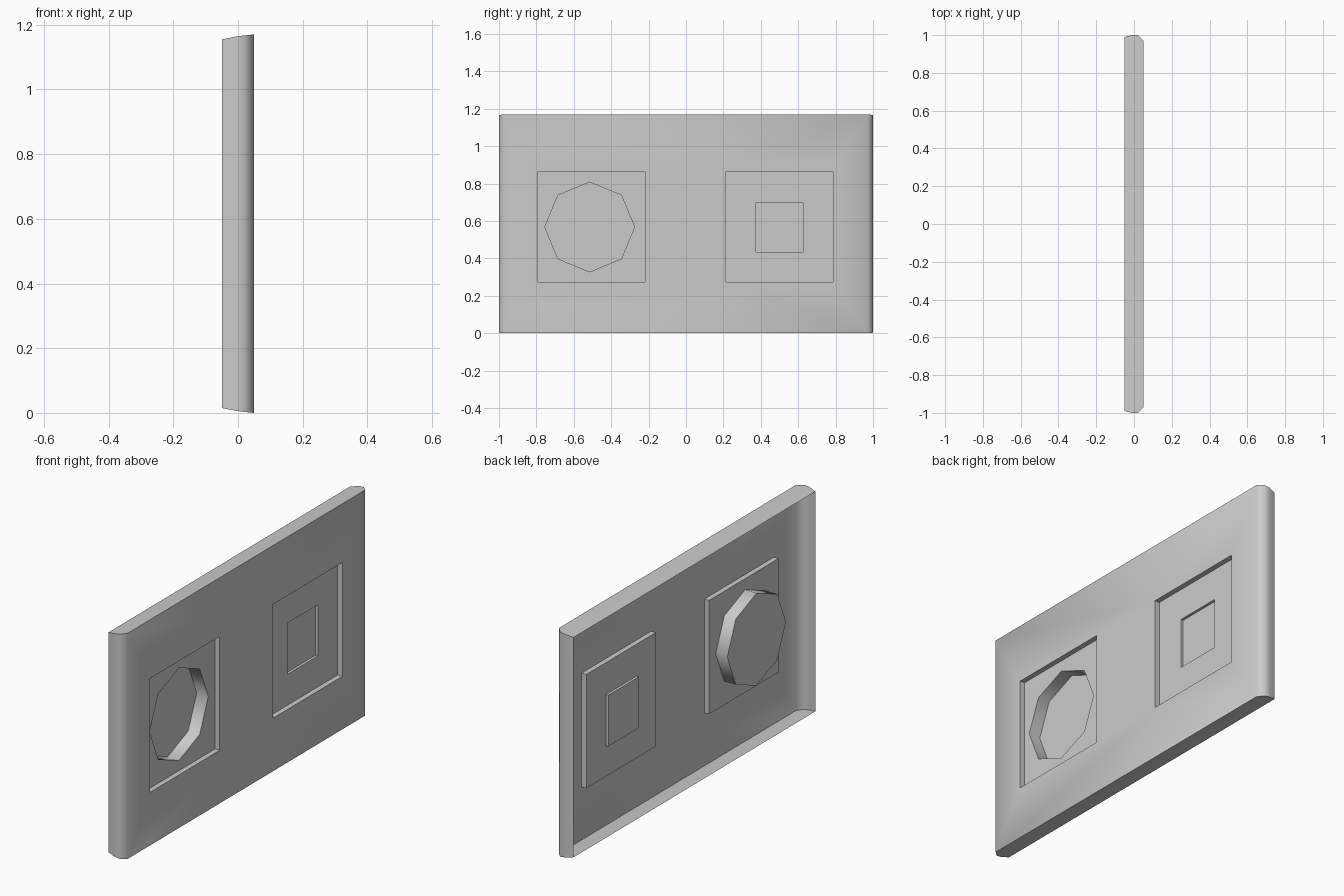
import bpy, bmesh, math

if "Cube" in bpy.data.objects:
    bpy.data.objects.remove(bpy.data.objects["Cube"], do_unlink=True)

grey = bpy.data.materials.new("plain_grey")
grey.use_nodes = True
colour = (0.6, 0.6, 0.6, 1)
grey.diffuse_color = colour
grey.node_tree.nodes["Principled BSDF"].inputs["Base Color"].default_value = colour


def rect(y0, y1, z0, z1):
    return [(y0, z0), (y1, z0), (y1, z1), (y0, z1)]


def polygon(y, z, radius, sides):
    steps = [math.tau * i / sides for i in range(sides)]
    return [(y + radius * math.cos(a), z + radius * math.sin(a)) for a in steps]


def sheet(name, walls, holes=()):
    """Open sheet: walls through (x, outline) rings, then a cap pierced by holes."""
    bm = bmesh.new()

    def ring(x, outline):
        return [bm.verts.new((x, y, z)) for y, z in outline]

    def edges(verts):
        pairs = zip(verts, verts[1:] + verts[:1])
        return [bm.edges.get(p) or bm.edges.new(p) for p in pairs]

    rings = [ring(x, outline) for x, outline in walls]
    for a, b in zip(rings, rings[1:]):
        for i in range(len(a)):
            j = (i + 1) % len(a)
            bm.faces.new((a[i], a[j], b[j], b[i]))
    if holes:
        border = edges(rings[-1])
        for outline in holes:
            border += edges(ring(walls[-1][0], outline))
        bmesh.ops.triangle_fill(bm, edges=border, use_beauty=True)
    else:
        bm.faces.new(rings[-1])
    bmesh.ops.recalc_face_normals(bm, faces=bm.faces)
    # The cap of every sheet looks out through the open side of its recess
    if sum(f.normal.x * f.calc_area() for f in bm.faces) < 0:
        bmesh.ops.reverse_faces(bm, faces=bm.faces)
    mesh = bpy.data.meshes.new(name)
    bm.to_mesh(mesh)
    bm.free()
    mesh.materials.append(grey)
    obj = bpy.data.objects.new(name, mesh)
    bpy.context.collection.objects.link(obj)
    bpy.ops.object.select_all(action="DESELECT")
    obj.select_set(True)
    bpy.context.view_layer.objects.active = obj
    bpy.ops.object.shade_smooth_by_angle(angle=math.radians(60))


HEIGHT, FRONT, FLOOR = 1.17, 0.049, 0.022
round_pan = rect(-0.79, -0.22, 0.275, 0.865)
square_pan = rect(0.215, 0.785, 0.275, 0.865)
octagon = polygon(-0.515, 0.568, 0.24, 8)
button = rect(0.375, 0.625, 0.435, 0.70)

# Panel with rounded ends, slightly tapered rims and an open back
profile = [(-0.049, 0.99, 0.015), (-0.01, 1.0, 0.007),
           (0.02, 1.0, 0.003), (FRONT, 0.972, 0)]
rims = [(x, rect(-y, y, z, HEIGHT - z)) for x, y, z in profile]
sheet("wall_panel", rims, [round_pan, square_pan])

# Shallow square recesses, each with a deeper pocket
sheet("octagon_recess", [(FRONT, round_pan), (FLOOR, round_pan)], [octagon])
sheet("square_recess", [(FRONT, square_pan), (FLOOR, square_pan)], [button])
sheet("octagon_pocket", [(FLOOR, octagon), (-0.044, octagon)])
sheet("square_pocket", [(FLOOR, button), (0.008, button)])
